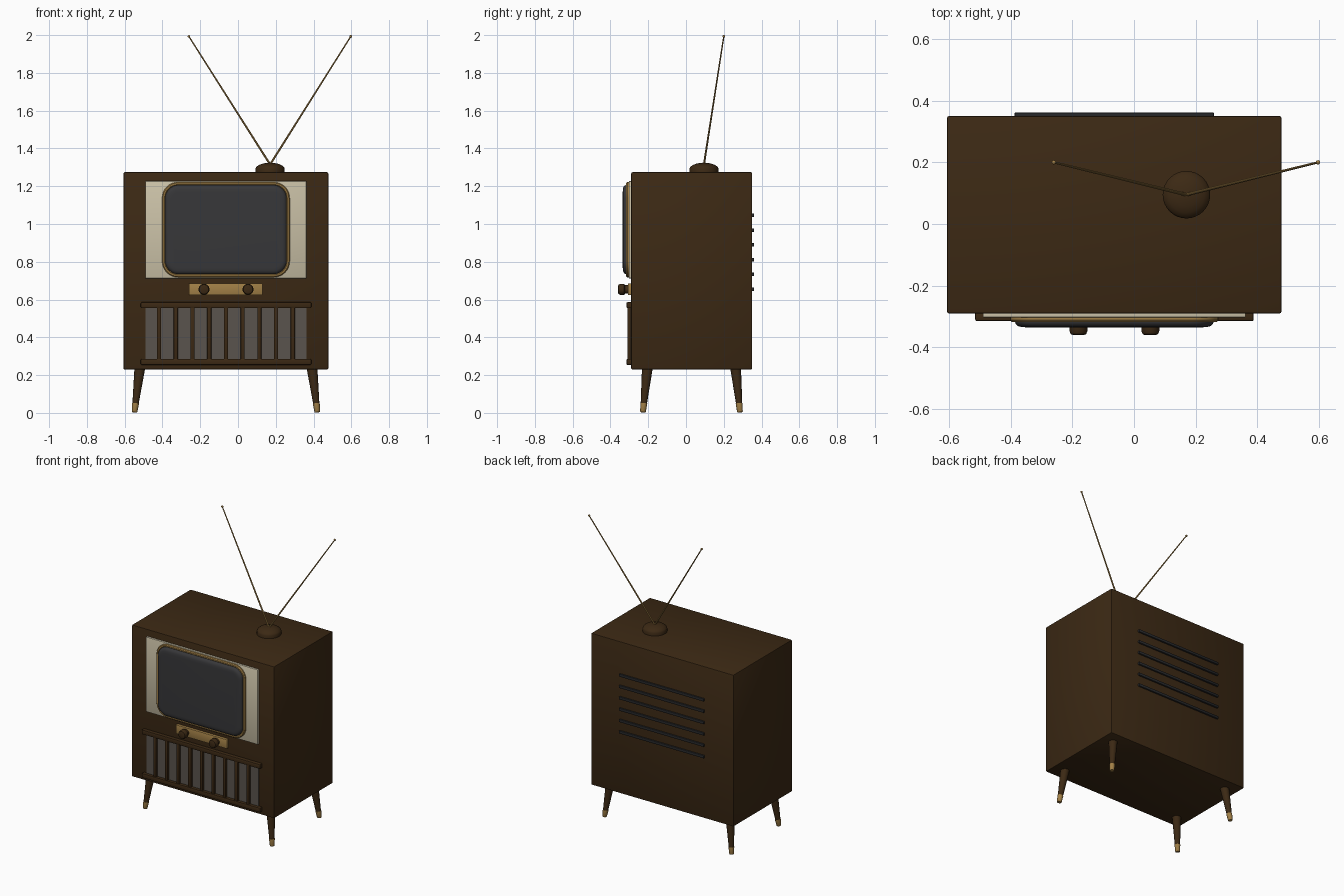
import bpy, bmesh, math
from mathutils import Vector

if "Cube" in bpy.data.objects:
    bpy.data.objects.remove(bpy.data.objects["Cube"])


def material(name, r, g, b):
    m = bpy.data.materials.new(name)
    m.diffuse_color = (r, g, b, 1)
    m.use_nodes = True
    m.node_tree.nodes["Principled BSDF"].inputs["Base Color"].default_value = m.diffuse_color
    return m


WOOD = material("dark walnut", 0.045, 0.022, 0.007)
CREAM = material("cream", 0.60, 0.54, 0.39)
GOLD = material("brass", 0.36, 0.215, 0.062)
GLASS = material("dark glass", 0.038, 0.038, 0.041)
CLOTH = material("speaker cloth grey", 0.10, 0.088, 0.075)
VENT = material("vent black", 0.02, 0.021, 0.023)
CX = -0.064  # cabinet centre line


def finish(name, bm, mat, smooth=True):
    bmesh.ops.recalc_face_normals(bm, faces=bm.faces)
    me = bpy.data.meshes.new(name)
    bm.to_mesh(me)
    bm.free()
    ob = bpy.data.objects.new(name, me)
    bpy.context.collection.objects.link(ob)
    me.materials.append(mat)
    if smooth:
        bpy.ops.object.select_all(action='DESELECT')
        ob.select_set(True)
        bpy.context.view_layer.objects.active = ob
        bpy.ops.object.shade_smooth_by_angle(angle=math.radians(35))
    return ob


def box(name, x, y, z, mat, bevel=0.0):
    """Box from (min, max) ranges, with optional rounded edges."""
    bm = bmesh.new()
    bmesh.ops.create_cube(bm, size=1)
    for v in bm.verts:
        v.co = [r[0] if c < 0 else r[1] for c, r in zip(v.co, (x, y, z))]
    if bevel:
        bmesh.ops.bevel(bm, geom=bm.edges[:], offset=bevel, segments=2,
                        profile=0.5, affect='EDGES')
    return finish(name, bm, mat)


def lathe(name, base, axis, profile, mat, sides=24):
    """Revolve (radius, distance) points about an axis starting at base."""
    bm = bmesh.new()
    q = Vector(axis).to_track_quat('Z', 'Y')
    rings = []
    for r, h in profile:
        rings.append([bm.verts.new(Vector(base) + q @ Vector(
            (r * math.cos(t), r * math.sin(t), h)))
            for t in (2 * math.pi * i / sides for i in range(sides))])
    bridge(bm, rings)
    bm.faces.new(rings[0])
    bm.faces.new(rings[-1])
    return finish(name, bm, mat)


def bridge(bm, rings):
    for a, b in zip(rings, rings[1:]):
        n = len(a)
        for i in range(n):
            bm.faces.new((a[i], a[(i + 1) % n], b[(i + 1) % n], b[i]))


def rounded_panel(name, cz, hx, hz, radius, layers, mat, closed=False):
    """Stack rounded rectangles facing front; layers are (inset, y)."""
    bm = bmesh.new()
    rings = []
    for inset, y in layers:
        r = max(radius - inset, 0.005)
        ring = []
        for k, (sx, sz) in enumerate(((1, 1), (-1, 1), (-1, -1), (1, -1))):
            for i in range(9):
                t = math.pi / 2 * (k + i / 8)
                ring.append(bm.verts.new((
                    CX + sx * (hx - inset - r) + r * math.cos(t), y,
                    cz + sz * (hz - inset - r) + r * math.sin(t))))
        rings.append(ring)
    if closed:
        rings.append(rings[0])
    bridge(bm, rings)
    if not closed:
        bm.faces.new(rings[0])
        bm.faces.new(rings[-1])
    return finish(name, bm, mat)


# Cabinet
box("cabinet", (-0.606, 0.478), (-0.29, 0.35), (0.23, 1.274), WOOD, 0.006)

# Picture tube with its mask and brass surround
box("screen_mask", (-0.49, 0.362), (-0.303, -0.285), (0.712, 1.227), CREAM, 0.003)
rounded_panel("screen_surround", 0.97, 0.338, 0.252, 0.085,
              [(0, -0.295), (0, -0.311), (0.005, -0.317), (0.013, -0.317),
               (0.018, -0.311), (0.018, -0.295)], GOLD, closed=True)
rounded_panel("screen_glass", 0.97, 0.322, 0.236, 0.072,
              [(0, -0.295), (0, -0.318), (0.003, -0.325), (0.010, -0.331),
               (0.020, -0.334), (0.035, -0.335)], GLASS)

# Control plate and knobs
box("control_plate", (-0.259, 0.131), (-0.308, -0.285), (0.623, 0.686), GOLD, 0.003)
for side, x in (("left", -0.18), ("right", 0.053)):
    lathe(side + "_knob", (x, -0.305, 0.654), (0, -1, 0),
          [(0.022, 0), (0.022, 0.018), (0.029, 0.022), (0.029, 0.042),
           (0.025, 0.052), (0.018, 0.055)], WOOD)

# Speaker grille: cloth, rails and slats
box("speaker_cloth", (-0.49, 0.362), (-0.295, -0.285), (0.27, 0.568), CLOTH)
for pos, z in (("upper", 0.57), ("lower", 0.27)):
    box(pos + "_grille_rail", (-0.515, 0.388), (-0.315, -0.285),
        (z - 0.016, z + 0.016), WOOD, 0.006)
for i in range(9):
    x = CX + 0.0885 * (i - 4)
    box(f"grille_slat_{i + 1}", (x - 0.011, x + 0.011), (-0.311, -0.285),
        (0.27, 0.57), WOOD, 0.004)

# Rear ventilation strips
for i in range(6):
    z = 0.655 + 0.0782 * i
    box(f"rear_vent_{i + 1}", (-0.387, 0.259), (0.345, 0.361),
        (z - 0.009, z + 0.009), VENT, 0.002)

# Splayed tapered legs with brass tips
for sx, xn in ((-1, "left"), (1, "right")):
    for sy, yn in ((-1, "front"), (1, "back")):
        foot = Vector((CX + sx * 0.484, 0.029 + sy * 0.257, 0.003))
        top = Vector((CX + sx * 0.455, 0.029 + sy * 0.233, 0.245))
        axis = top - foot
        lathe(f"{yn}_{xn}_leg", foot, axis,
              [(0.0165, 0.045), (0.029, axis.length)], WOOD, 16)
        lathe(f"{yn}_{xn}_leg_tip", foot, axis,
              [(0.013, 0), (0.015, 0.003), (0.0185, 0.048)], GOLD, 16)

# Antenna base and its two rods
lathe("antenna_base", (0.17, 0.095, 1.272), (0, 0, 1),
      [(0.077, 0), (0.077, 0.022), (0.072, 0.031), (0.058, 0.041),
       (0.038, 0.048), (0.015, 0.052), (0.003, 0.0525)], WOOD, 32)
for side, x in (("left", -0.26), ("right", 0.597)):
    start, end = Vector((0.17, 0.095, 1.315)), Vector((x, 0.2, 1.993))
    axis = end - start
    lathe(side + "_antenna_rod", start, axis,
          [(0.0055, 0), (0.0035, axis.length)], GOLD, 10)
    bm = bmesh.new()
    bmesh.ops.create_uvsphere(bm, u_segments=12, v_segments=8, radius=0.007)
    bmesh.ops.translate(bm, verts=bm.verts, vec=end)
    finish(side + "_antenna_tip", bm, GOLD)
